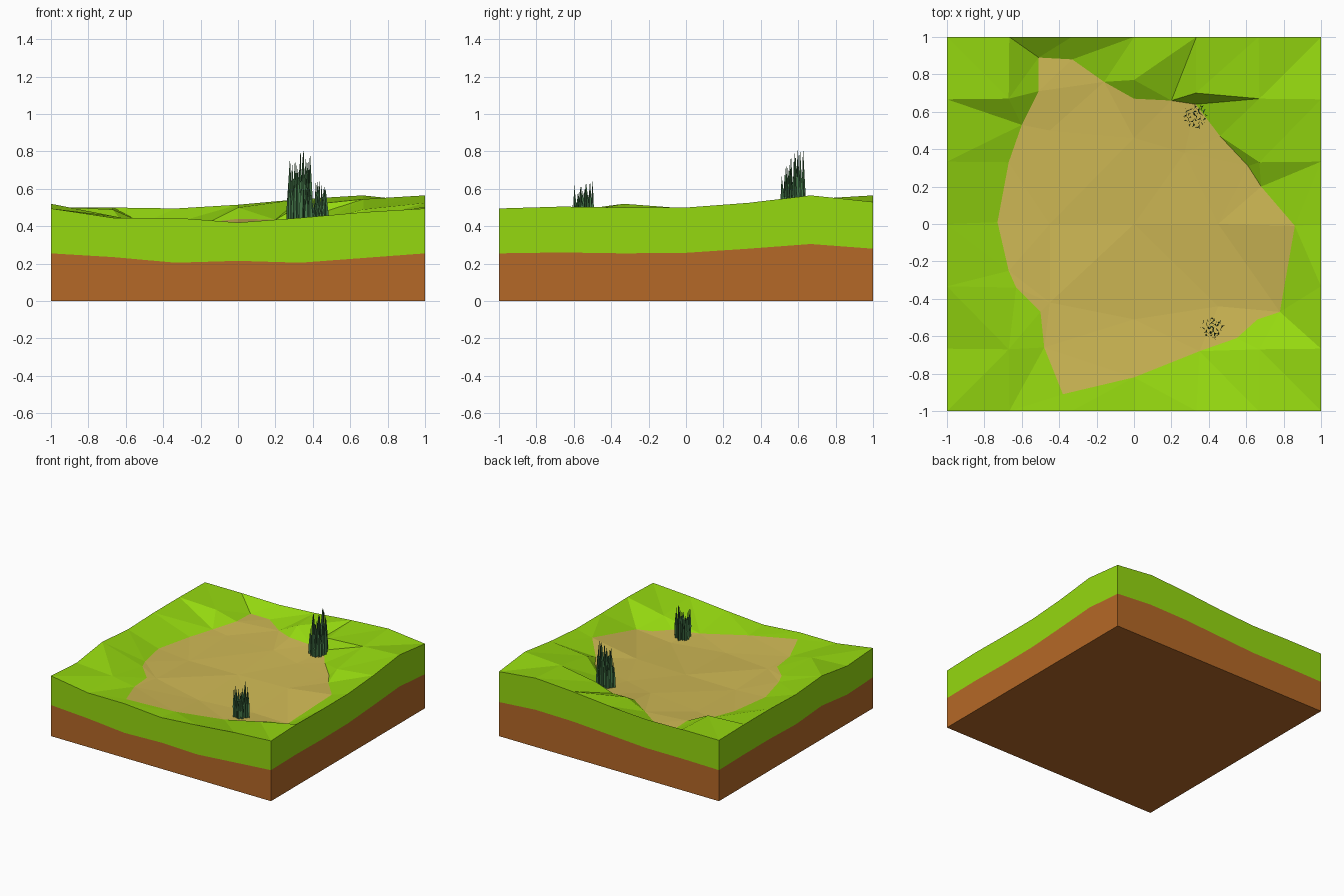
import bpy, bmesh, math, random
from mathutils import Vector
from mathutils.geometry import delaunay_2d_cdt

if "Cube" in bpy.data.objects:
    bpy.data.objects.remove(bpy.data.objects["Cube"])

random.seed(4)


def material(name, rgb):
    m = bpy.data.materials.new(name)
    m.diffuse_color = (*rgb, 1)
    m.use_nodes = True
    m.node_tree.nodes["Principled BSDF"].inputs["Base Color"].default_value = m.diffuse_color
    return m


def make(name, verts, faces, mat):
    bm = bmesh.new()
    vs = [bm.verts.new(v) for v in verts]
    for f in faces:
        bm.faces.new([vs[i] for i in f])
    bmesh.ops.delete(bm, geom=[v for v in bm.verts if not v.link_faces], context='VERTS')
    me = bpy.data.meshes.new(name)
    bm.to_mesh(me)
    bm.free()
    me.materials.append(mat)
    ob = bpy.data.objects.new(name, me)
    bpy.context.collection.objects.link(ob)
    return ob


GREEN = material("grass_green", (0.30, 0.69, 0.005))
SOIL = material("soil_brown", (0.46, 0.14, 0.02))
SAND = material("sand_tan", (0.62, 0.48, 0.09))
REED = material("reed_green", (0.06, 0.19, 0.07))

# Rim heights and soil line heights, counter-clockwise from the front left corner
rim_z = [.495, .445, .445, .42, .445, .475,
         .495, .505, .50, .50, .525, .565,
         .53, .565, .545, .515, .495, .50,
         .50, .505, .505, .495, .52, .475]
soil_z = [.255, .235, .205, .215, .205, .23,
          .255, .26, .255, .258, .28, .305,
          .28, .305, .30, .28, .26, .26,
          .255, .26, .26, .25, .275, .24]
corners = [(-1, -1), (1, -1), (1, 1), (-1, 1)]
rim_xy = []
for i in range(4):
    a, b = Vector(corners[i]), Vector(corners[(i + 1) % 4])
    rim_xy += [a.lerp(b, k / 6) for k in range(6)]
n = len(rim_xy)

# Shoreline between grass and sandy basin
shore = [(-.38, -.91, .435), (0, -.82, .40), (.35, -.68, .375), (.55, -.61, .38),
         (.66, -.51, .375), (.78, -.47, .375), (.86, -.01, .46), (.68, .20, .43),
         (.61, .31, .43), (.46, .47, .43), (.33, .64, .435), (.20, .66, .435),
         (0, .67, .44), (-.16, .76, .42), (-.33, .88, .42), (-.51, .89, .415),
         (-.51, .71, .42), (-.60, .53, .40), (-.67, .33, .395), (-.73, .01, .405),
         (-.67, -.25, .415), (-.63, -.34, .42), (-.50, -.47, .41), (-.48, -.66, .415)]
# Bank points outside the shoreline, then gentle ripples inside it
bank = [(-.67, .67, .49), (-.67, -.67, .455), (.67, .67, .545), (.67, .33, .49),
        (.33, .70, .51), (0, .77, .50), (.67, -.67, .44)]
ripples = [(-.45, .50, .40), (0, .46, .415), (-.45, 0, .385), (0, 0, .39),
           (.45, 0, .40), (-.45, -.42, .40), (0, -.51, .375), (.45, -.44, .365),
           (.27, .38, .41)]

pts = [(p.x, p.y, z) for p, z in zip(rim_xy, rim_z)] + shore + bank + ripples
cdt = delaunay_2d_cdt([Vector(p[:2]) for p in pts],
                      [(i, (i + 1) % n) for i in range(n)],
                      [list(range(n, n + len(shore)))], 0, 1e-5)
top = [(v.x, v.y, pts[o[0]][2] if o else .42) for v, o in zip(cdt[0], cdt[3])]
tris = []
for f, o in zip(cdt[2], cdt[5]):
    a, b, c = (Vector(top[i]) for i in f)
    if (b - a).cross(c - a).z < 0:
        f = f[::-1]
    tris.append((list(f), bool(o)))

# Sandy basin floor
make("sandy_basin", top, [f for f, inside in tris if inside], SAND)

# Grass layer: banks plus the upper band of the sides
k = len(top)
verts = top + [(p.x, p.y, z) for p, z in zip(rim_xy, rim_z)] \
    + [(p.x, p.y, z) for p, z in zip(rim_xy, soil_z)]
faces = [f for f, inside in tris if not inside]
faces += [(k + n + i, k + n + (i + 1) % n, k + (i + 1) % n, k + i) for i in range(n)]
make("grass_layer", verts, faces, GREEN)

# Soil layer: lower band and flat base
verts = [(p.x, p.y, z) for p, z in zip(rim_xy, soil_z)] + [(p.x, p.y, 0) for p in rim_xy]
faces = [(n + i, n + (i + 1) % n, (i + 1) % n, i) for i in range(n)]
faces.append([n + i for i in reversed(range(n))])
make("soil_layer", verts, faces, SOIL)


# Reed clumps: three-finned blades tapering to a point
def reeds(name, cx, cy, base, tip_z, radius, count):
    verts, faces = [], []
    for j in range(count):
        r = radius * math.sqrt((j + .5) / count)
        a = j * 2.4
        x, y = cx + r * math.cos(a), cy + r * math.sin(a)
        h = (tip_z - base) * (1 if j % 8 == 3 else random.uniform(.55, .97))
        lean = Vector((random.uniform(-.008, .008), random.uniform(-.008, .008), 0))
        turn = random.uniform(0, 2)
        w = random.uniform(.013, .018)
        foot = Vector((x, y, base))
        for s in range(3):
            t = turn + s * math.tau / 3
            out = Vector((math.cos(t), math.sin(t), 0)) * w
            i = len(verts)
            verts += [foot, foot + out * .8, foot + out + Vector((0, 0, h * .4)),
                      foot + lean + Vector((0, 0, h))]
            faces.append((i, i + 1, i + 2, i + 3))
    make(name, verts, faces, REED)


reeds("tall_reeds", .33, .575, .385, .82, .062, 26)
reeds("short_reeds", .42, -.555, .355, .645, .056, 24)
